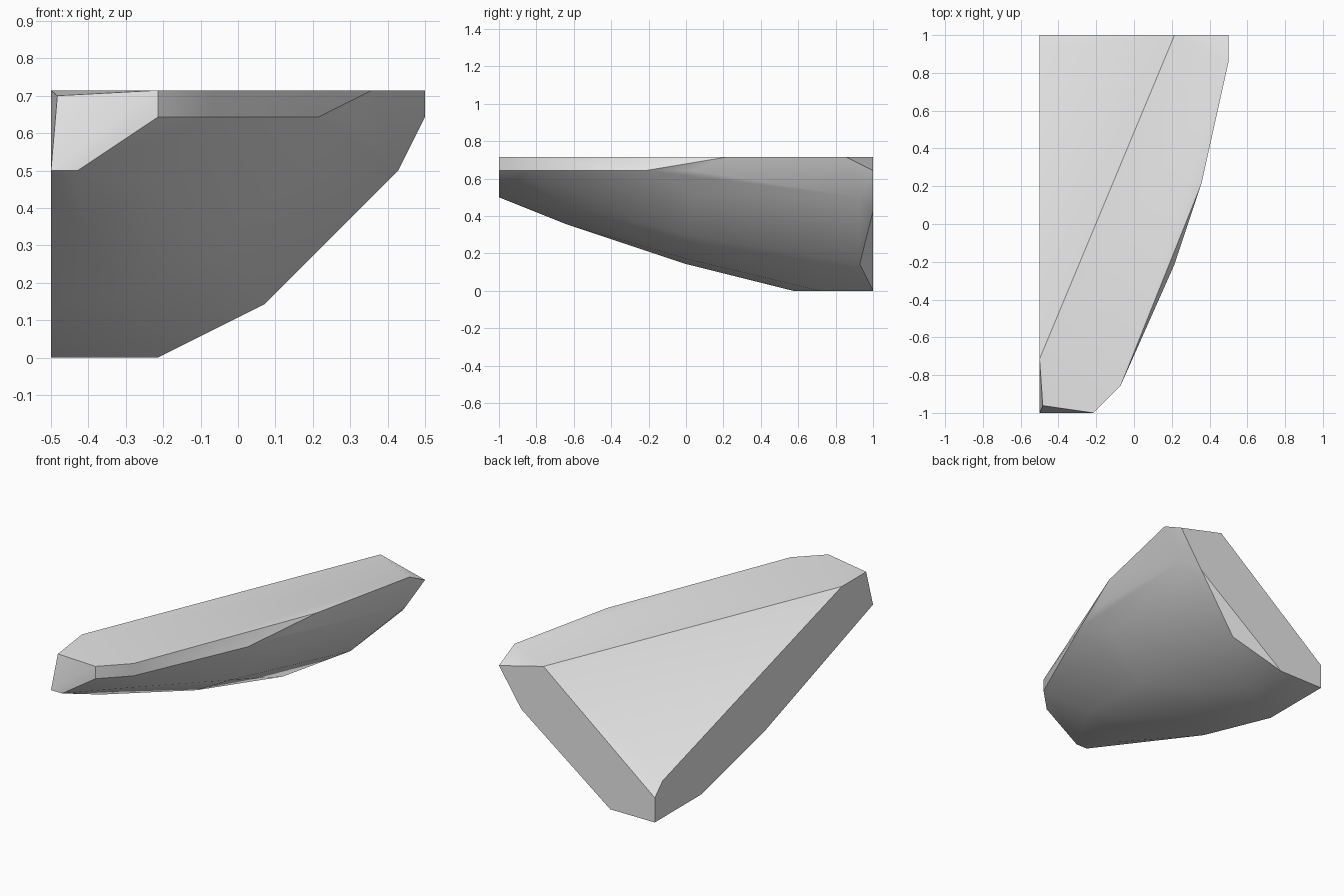
import bpy
import bmesh
import math
from mathutils import Vector

if "Cube" in bpy.data.objects:
    bpy.data.objects.remove(bpy.data.objects["Cube"], do_unlink=True)

# The shape sits on a lattice of seven cells per unit
CELLS_PER_UNIT = 7.0


def lattice(x, y, z):
    """Convert lattice cells to centred model coordinates."""
    return Vector((x / CELLS_PER_UNIT - 0.5, y / CELLS_PER_UNIT - 1.0, z / CELLS_PER_UNIT))


def make_material(name, color):
    material = bpy.data.materials.new(name)
    material.use_nodes = True
    material.diffuse_color = color
    material.node_tree.nodes["Principled BSDF"].inputs["Base Color"].default_value = color
    return material


def make_hull(name, groups, material):
    """Wrap a convex, smooth-shaded shell around groups of corner points."""
    bm = bmesh.new()
    for group in groups:
        for corner in group:
            bm.verts.new(lattice(*corner))
    result = bmesh.ops.convex_hull(bm, input=bm.verts[:])
    unused = {v for v in result["geom_interior"] + result["geom_unused"]
              if isinstance(v, bmesh.types.BMVert)}
    bmesh.ops.delete(bm, geom=list(unused), context="VERTS")
    # Merge the flat walls and the flat deck into single faces
    bmesh.ops.dissolve_limit(bm, angle_limit=math.radians(0.5),
                             verts=bm.verts[:], edges=bm.edges[:])
    bmesh.ops.recalc_face_normals(bm, faces=bm.faces[:])
    mesh = bpy.data.meshes.new(name)
    bm.to_mesh(mesh)
    bm.free()
    mesh.materials.append(material)
    obj = bpy.data.objects.new(name, mesh)
    bpy.context.collection.objects.link(obj)
    bpy.ops.object.select_all(action="DESELECT")
    obj.select_set(True)
    bpy.context.view_layer.objects.active = obj
    bpy.ops.object.shade_smooth_by_angle(angle=math.radians(30))
    return obj


# Flat deck outline, with the slightly dropped front corner
deck = [(0, 2, 5), (0.12, 0.27, 4.9), (2, 0, 5), (3, 1, 5),
        (6, 8.5, 5), (7, 13, 5), (5, 14, 5)]

# Rim just below the deck
rim = [(2, 0, 4.5), (3, 1, 4.5), (5, 5.5, 4.5), (5.5, 7.2, 4.5)]

# Flat side wall, from the nose down to the keel and up the back corner
side_wall = [(0, 0, 3.5), (0, 7, 1), (0, 11, 0), (0, 14, 0),
             (0, 14, 1), (0, 13.5, 1.5)]

# Flat back wall
back_wall = [(2, 14, 0), (6, 14, 3), (7, 14, 4.5)]

# Rounded belly, front to back
belly = [(0.5, 0, 3.5), (0.5, 2.5, 2.5), (2, 2.5, 3.2),
         (1.5, 7.2, 1.15), (3.2, 7, 2.1), (4.8, 7.3, 3.6),
         (2, 12, 0), (4, 13.5, 1), (6.5, 13.5, 3.5), (6.5, 13.5, 4)]

stone_grey = make_material("stone grey", (0.8, 0.8, 0.8, 1.0))
make_hull("rock_shard", [deck, rim, side_wall, back_wall, belly], stone_grey)
